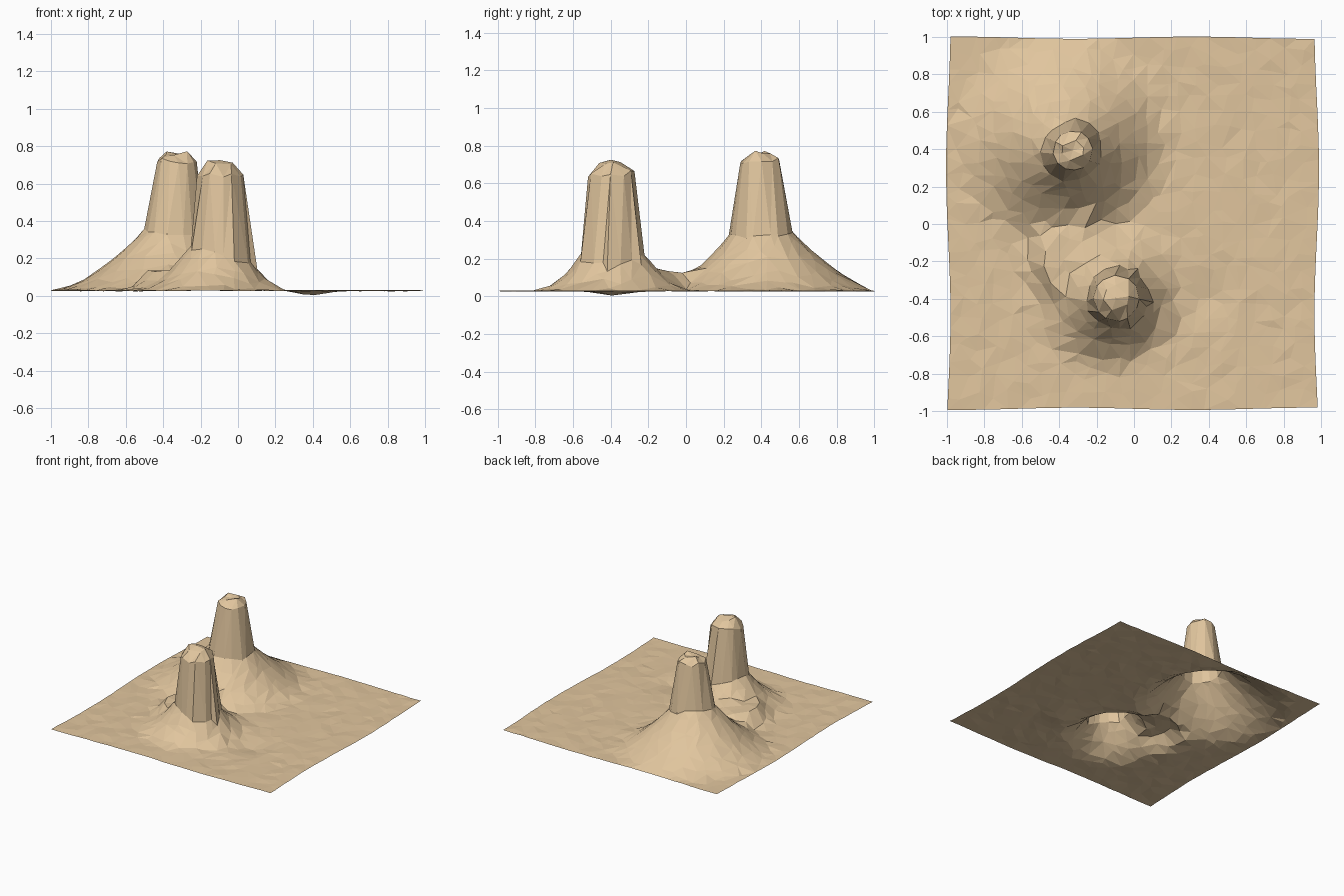
import bpy, math, random
from mathutils import Vector
from mathutils.geometry import delaunay_2d_cdt

if "Cube" in bpy.data.objects:
    bpy.data.objects.remove(bpy.data.objects["Cube"])

random.seed(4)
rnd = random.uniform
BASE = 0.028
BACK = (-0.32, 0.395)
FRONT = (-0.09, -0.405)


def foothill(x, y, centre, height, power, reach, rx, ry):
    """Flared skirt whose reach changes with direction."""
    dx, dy = x - centre[0], y - centre[1]
    r = math.hypot(dx, dy)
    a = math.atan2(dy, dx)
    R = reach + rx * math.cos(a) + ry * math.sin(a)
    return height * max(0, 1 - r / R) ** power


def ground(x, y):
    back = foothill(x, y, BACK, 0.52, 1.52, 0.585, -0.075, 0.06)
    front = foothill(x, y, FRONT, 0.50, 2.0, 0.45, -0.06, 0.03)
    # low shelf joining the two towers, with a steep west edge
    d = math.hypot(x + 0.32, y + 0.19)
    shelf = 0.105 * min(1, max(0, (0.27 - d) / 0.1))
    # shallow hollow in the plain
    hollow = 0.024 * math.exp(-((x - 0.4) ** 2 + (y + 0.4) ** 2) / 0.015)
    return BASE + max(back, front, shelf) - hollow


# rings per tower: radius, height (None = follow the foothill), sides
towers = [
    (BACK, 0.755, [(0.06, 0.765, 6), (0.108, 0.725, 12), (0.165, None, 15),
                   (0.215, None, 15), (0.27, None, 17)]),
    (FRONT, 0.725, [(0.07, 0.715, 6), (0.126, 0.655, 12), (0.17, None, 15),
                    (0.215, None, 15), (0.27, None, 17)]),
]

points, heights = [], []


def add(x, y, z=None):
    points.append(Vector((x, y)))
    heights.append(ground(x, y) + rnd(-0.004, 0.004) if z is None else z)


for centre, peak, rings in towers:
    add(centre[0], centre[1], peak)
    for i, (r, z, n) in enumerate(rings):
        for k in range(n):
            a = 2 * math.pi * (k + 0.5 * (i % 2) + rnd(-0.25, 0.25)) / n
            rr = r * rnd(0.96, 1.02) if z else r * rnd(0.92, 1.08)
            h = z + rnd(-0.02, 0.015) if z else None
            add(centre[0] + rr * math.cos(a), centre[1] + rr * math.sin(a), h)

# irregular plain around the towers
N = 24
for i in range(N + 1):
    for j in range(N + 1):
        x, y = -1 + 2 * i / N, -1 + 2 * j / N
        if 0 < i < N:
            x += rnd(-0.032, 0.032)
        if 0 < j < N:
            y += rnd(-0.032, 0.032)
        if all(math.dist((x, y), c) > 0.31 for c in (BACK, FRONT)):
            edge = i in (0, N) or j in (0, N)
            add(x, y, BASE + rnd(-0.002, 0.002) if edge else None)

verts2d, _, faces, origin, _, _ = delaunay_2d_cdt(points, [], [], 0, 1e-5)


def place(v, src):
    """Twist the towers and make the outer border slightly wavy."""
    x, y = v
    for c, _, _ in towers:
        dx, dy = x - c[0], y - c[1]
        r = math.hypot(dx, dy)
        t = 0.5 * max(0, 1 - r / 0.45) ** 1.5
        x = c[0] + dx * math.cos(t) - dy * math.sin(t)
        y = c[1] + dx * math.sin(t) + dy * math.cos(t)
    x = x * 0.985 - 0.008 + 0.012 * x * math.sin(4 * y + 0.4)
    y = y * 0.992 + 0.004 + 0.006 * y * math.sin(5 * x)
    return (x, y, heights[src[0]])


mesh = bpy.data.meshes.new("desert_terrain")
mesh.from_pydata([place(v, s) for v, s in zip(verts2d, origin)], [], faces)
mesh.update()
terrain = bpy.data.objects.new("desert_terrain", mesh)
bpy.context.collection.objects.link(terrain)

# sandy rock colour, flat faces
sand = bpy.data.materials.new("sand")
sand.diffuse_color = (0.75, 0.56, 0.34, 1)
sand.use_nodes = True
sand.node_tree.nodes["Principled BSDF"].inputs["Base Color"].default_value = sand.diffuse_color
mesh.materials.append(sand)
